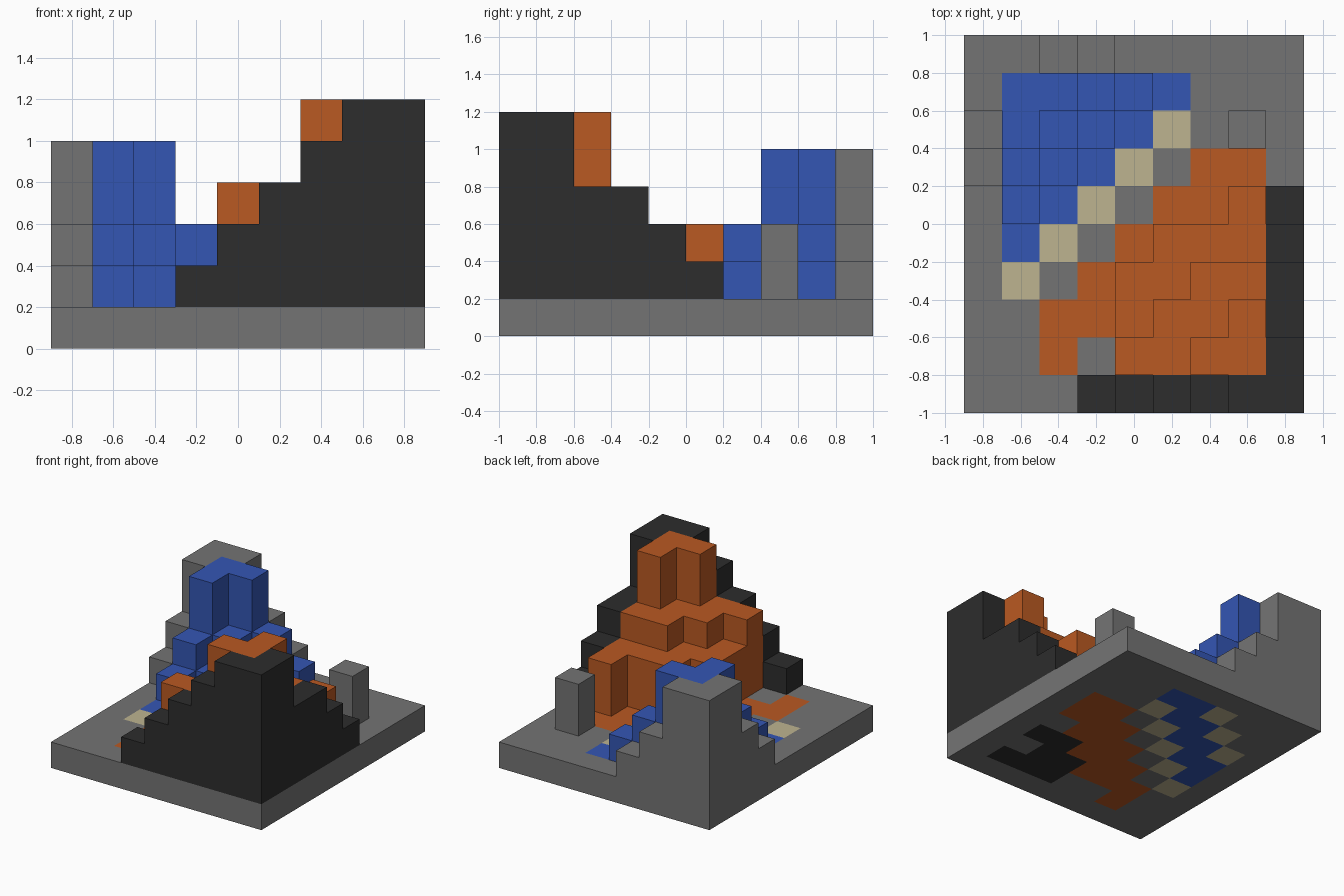
import bpy
import bmesh

CELL = 0.2

# Plans are read like a map: back row first, left to right along x
# G grey, B blue, S sand, O orange, K black, T lone tower
PLAN = """
GGGGGGGGG
GBBBBBGGG
GBBBBSGTG
GBBBSGOOG
GBBSGOOOK
GBSGOOOOK
GSGOOOOOK
GGOOOOOOK
GGOGOOOOK
GGGKKKKKK
""".split()

# Number of stacked cells, the base slab included
LEVELS = """
553211111
555321111
353211131
232111111
121111132
111113333
111133444
111134464
111144666
111234566
""".split()

# Colours showing on the bottom of the slab
UNDERSIDE = """
GGGGGGGGG
GGGSBBGGG
GGSBBSGGG
GSBBSGOOG
GBBSGOOOG
GBSGOOOGG
GSGOOOKKG
GGOOOKKGG
GGOGGKKKG
GGGGGGGGG
""".split()

ROWS, COLS = len(PLAN), len(PLAN[0])
COLOURS = {
    "G": ("stone_grey", (0.175, 0.175, 0.175)),
    "B": ("royal_blue", (0.034, 0.093, 0.456)),
    "S": ("sand", (0.515, 0.456, 0.28)),
    "O": ("burnt_orange", (0.49, 0.1, 0.016)),
    "K": ("charcoal", (0.026, 0.026, 0.026)),
}
SIDES = ((1, 0), (0, 1), (-1, 0), (0, -1))


def make_material(name, rgb):
    mat = bpy.data.materials.new(name)
    mat.use_nodes = True
    mat.diffuse_color = (*rgb, 1)
    mat.node_tree.nodes["Principled BSDF"].inputs["Base Color"].default_value = (*rgb, 1)
    return mat


def level(i, j):
    """Stack height of a cell; zero outside the slab."""
    if 0 <= i < COLS and 0 <= j < ROWS:
        return int(LEVELS[ROWS - 1 - j][i])
    return 0


def letter(plan, i, j):
    return plan[ROWS - 1 - j][i]


def add_quad(bm, points, slot=0):
    verts = [bm.verts.new(((x - COLS / 2) * CELL, (y - ROWS / 2) * CELL, z * CELL))
             for x, y, z in points]
    bm.faces.new(verts).material_index = slot


def add_flat(bm, i, j, z, slot=0, down=False):
    points = [(i, j, z), (i + 1, j, z), (i + 1, j + 1, z), (i, j + 1, z)]
    add_quad(bm, points[::-1] if down else points, slot)


def add_wall(bm, i, j, side, z):
    """One cell-high wall facing outward on the given side of a cell."""
    dx, dy = side
    cx, cy = i + 0.5 + dx / 2, j + 0.5 + dy / 2
    ax, ay = cx + dy / 2, cy - dx / 2
    bx, by = cx - dy / 2, cy + dx / 2
    add_quad(bm, [(ax, ay, z), (bx, by, z), (bx, by, z + 1), (ax, ay, z + 1)])


def finish(bm, name, mats):
    bmesh.ops.remove_doubles(bm, verts=bm.verts, dist=CELL / 100)
    mesh = bpy.data.meshes.new(name)
    bm.to_mesh(mesh)
    bm.free()
    for mat in mats:
        mesh.materials.append(mat)
    bpy.context.collection.objects.link(bpy.data.objects.new(name, mesh))


def build_part(name, key, mat):
    """Stepped stacks standing on the slab, skipping buried faces."""
    bm = bmesh.new()
    for i, j in CELLS:
        top = level(i, j)
        if letter(PLAN, i, j) != key or top < 2:
            continue
        add_flat(bm, i, j, top)
        for side in SIDES:
            for z in range(max(1, level(i + side[0], j + side[1])), top):
                add_wall(bm, i, j, side, z)
    finish(bm, name, [mat])


def build_slab(mats):
    """Base slab with inlaid floor and underside colours."""
    slots = list(COLOURS)
    bm = bmesh.new()
    for i, j in CELLS:
        add_flat(bm, i, j, 0, slots.index(letter(UNDERSIDE, i, j)), down=True)
        if level(i, j) == 1:
            add_flat(bm, i, j, 1, slots.index(letter(PLAN, i, j)))
        for side in SIDES:
            if level(i + side[0], j + side[1]) == 0:
                add_wall(bm, i, j, side, 0)
    finish(bm, "base_slab", mats)


cube = bpy.data.objects.get("Cube")
if cube:
    bpy.data.objects.remove(cube, do_unlink=True)

CELLS = [(i, j) for i in range(COLS) for j in range(ROWS)]
materials = {key: make_material(*value) for key, value in COLOURS.items()}

build_slab(list(materials.values()))
build_part("grey_stepped_wall", "G", materials["G"])
build_part("blue_terraces", "B", materials["B"])
build_part("orange_terraces", "O", materials["O"])
build_part("black_stepped_wall", "K", materials["K"])
build_part("lone_tower", "T", materials["G"])
